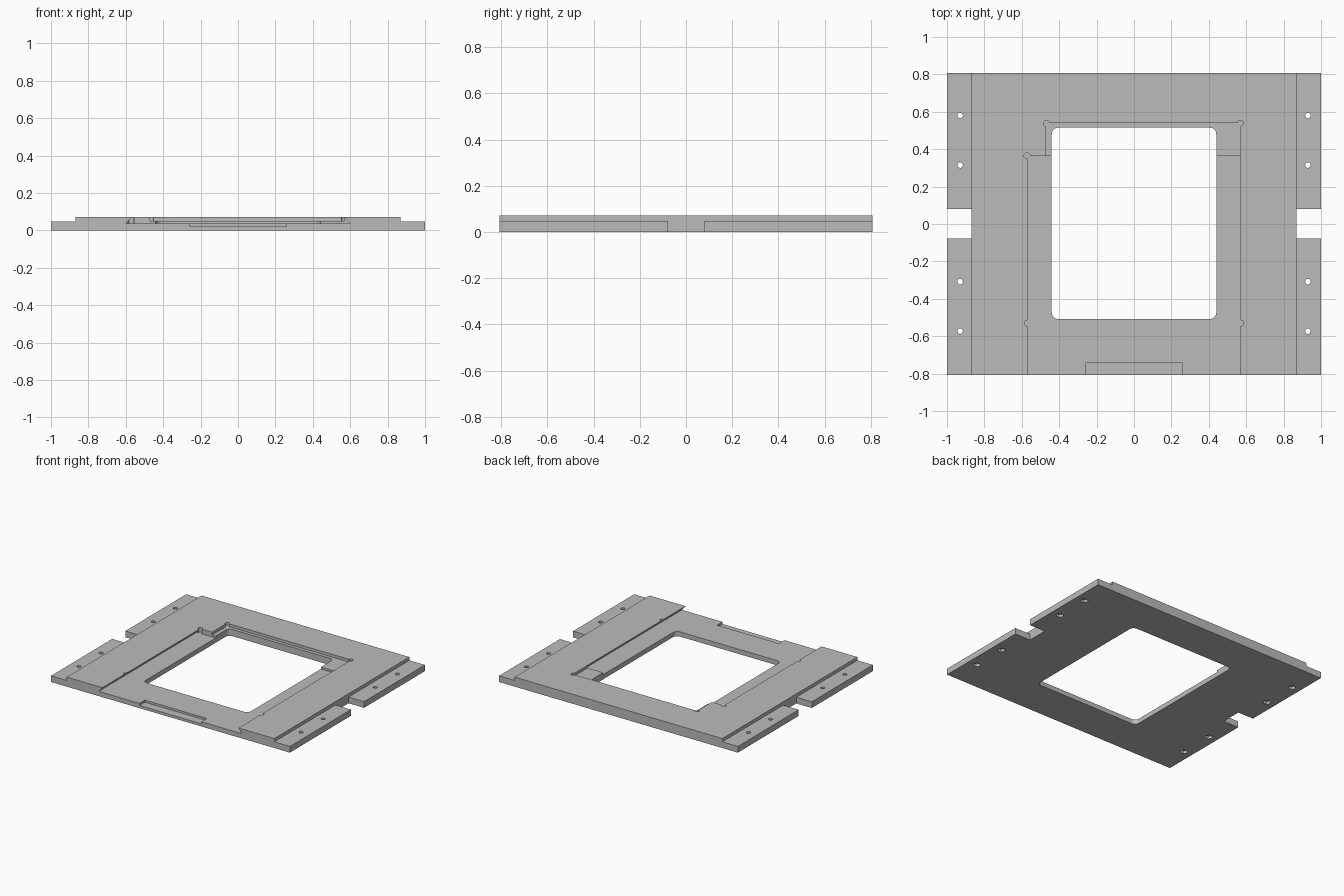
import bpy
import bmesh
import math
from mathutils import Vector

if "Cube" in bpy.data.objects:
    bpy.data.objects.remove(bpy.data.objects["Cube"], do_unlink=True)

HALF_Y = 0.808
TOP = 0.072        # upper face
SHELF = 0.047      # mounting flange height
FLOOR = 0.036      # sliding pocket floor
LEDGE = 0.051      # raised step at the back of the pocket
STEP_X = 0.87      # where the flanges begin

grey = bpy.data.materials.new("plain grey")
grey.use_nodes = True
colour = (0.5, 0.5, 0.5, 1)
grey.diffuse_color = colour
grey.node_tree.nodes["Principled BSDF"].inputs["Base Color"].default_value = colour


def prism(name, points, direction):
    """Sweep a closed polygon of 3D points along a direction."""
    bm = bmesh.new()
    face = bm.faces.new([bm.verts.new(p) for p in points])
    swept = bmesh.ops.extrude_face_region(bm, geom=[face], use_keep_orig=True)
    verts = [g for g in swept["geom"] if isinstance(g, bmesh.types.BMVert)]
    bmesh.ops.translate(bm, verts=verts, vec=Vector(direction))
    bmesh.ops.recalc_face_normals(bm, faces=bm.faces)
    mesh = bpy.data.meshes.new(name)
    bm.to_mesh(mesh)
    bm.free()
    mesh.materials.append(grey)
    obj = bpy.data.objects.new(name, mesh)
    bpy.context.collection.objects.link(obj)
    return obj


def cut(points, direction):
    """Subtract a swept polygon from the plate."""
    cutter = prism("cutter", points, direction)
    cutter.hide_render = True
    mod = plate.modifiers.new("cut", 'BOOLEAN')
    mod.operation = 'DIFFERENCE'
    mod.solver = 'EXACT'
    mod.object = cutter
    bpy.context.view_layer.objects.active = plate
    bpy.ops.object.modifier_apply(modifier=mod.name)
    bpy.data.objects.remove(cutter, do_unlink=True)


def cut_box(x0, x1, y0, y1, z0, z1):
    cut([(x0, y0, z0), (x1, y0, z0), (x1, y1, z0), (x0, y1, z0)], (0, 0, z1 - z0))


def cut_round(x, y, radius, z0, z1, sides=16):
    ring = [i * math.tau / sides for i in range(sides)]
    cut([(x + radius * math.cos(a), y + radius * math.sin(a), z0) for a in ring],
        (0, 0, z1 - z0))


# Base plate with a lower flange down each side
half = [(1, 0), (1, SHELF), (STEP_X, SHELF), (STEP_X, TOP)]
profile = half + [(-x, z) for x, z in reversed(half)]
plate = prism("base_plate", [(x, -HALF_Y, z) for x, z in profile], (0, 2 * HALF_Y, 0))

# Dovetail slide pocket, open at the front
slope = 0.03 / (TOP - FLOOR)
high = TOP + 0.02
low_x, high_x = 0.6, 0.57 - 0.02 * slope
cut([(x, -0.9, z) for x, z in ((-low_x, FLOOR), (low_x, FLOOR),
                               (high_x, high), (-high_x, high))], (0, 0.9 + 0.363, 0))

# Raised pocket step behind the slide
cut_box(-0.47, 0.57, 0.35, 0.54, LEDGE, 0.1)

# Corner relief holes
for x, y, z in ((-0.572, 0.365, FLOOR), (-0.468, 0.538, LEDGE), (0.568, 0.538, LEDGE),
                (-0.57, -0.53, FLOOR), (0.57, -0.53, FLOOR)):
    cut_round(x, y, 0.016, z + 0.0005, 0.1)

# Shallow finger recess in the front edge
cut_box(-0.26, 0.26, -0.9, -0.743, 0.02, 0.1)

# Window with rounded corners
r = 0.035
window = []
for corner, (cx, cy) in enumerate(((0.44 - r, 0.515 - r), (r - 0.44, 0.515 - r),
                                   (r - 0.44, r - 0.508), (0.44 - r, r - 0.508))):
    for i in range(9):
        a = (corner + i / 8) * math.pi / 2
        window.append((cx + r * math.cos(a), cy + r * math.sin(a), -0.1))
cut(window, (0, 0, 0.3))

# Side notches, screw holes and nut pockets underneath
for side in (-1, 1):
    x0, x1 = sorted((side * STEP_X, side * 1.1))
    cut_box(x0, x1, -0.077, 0.08, -0.1, 0.2)
    for y in (0.58, 0.315, -0.308, -0.573):
        cut_round(side * 0.93, y, 0.015, -0.1, 0.2)
        cut_round(side * 0.93, y, 0.027, -0.1, 0.02, sides=6)

# Smooth only the rounded walls
bpy.ops.object.select_all(action='DESELECT')
plate.select_set(True)
bpy.context.view_layer.objects.active = plate
bpy.ops.object.shade_smooth_by_angle(angle=math.radians(30))
